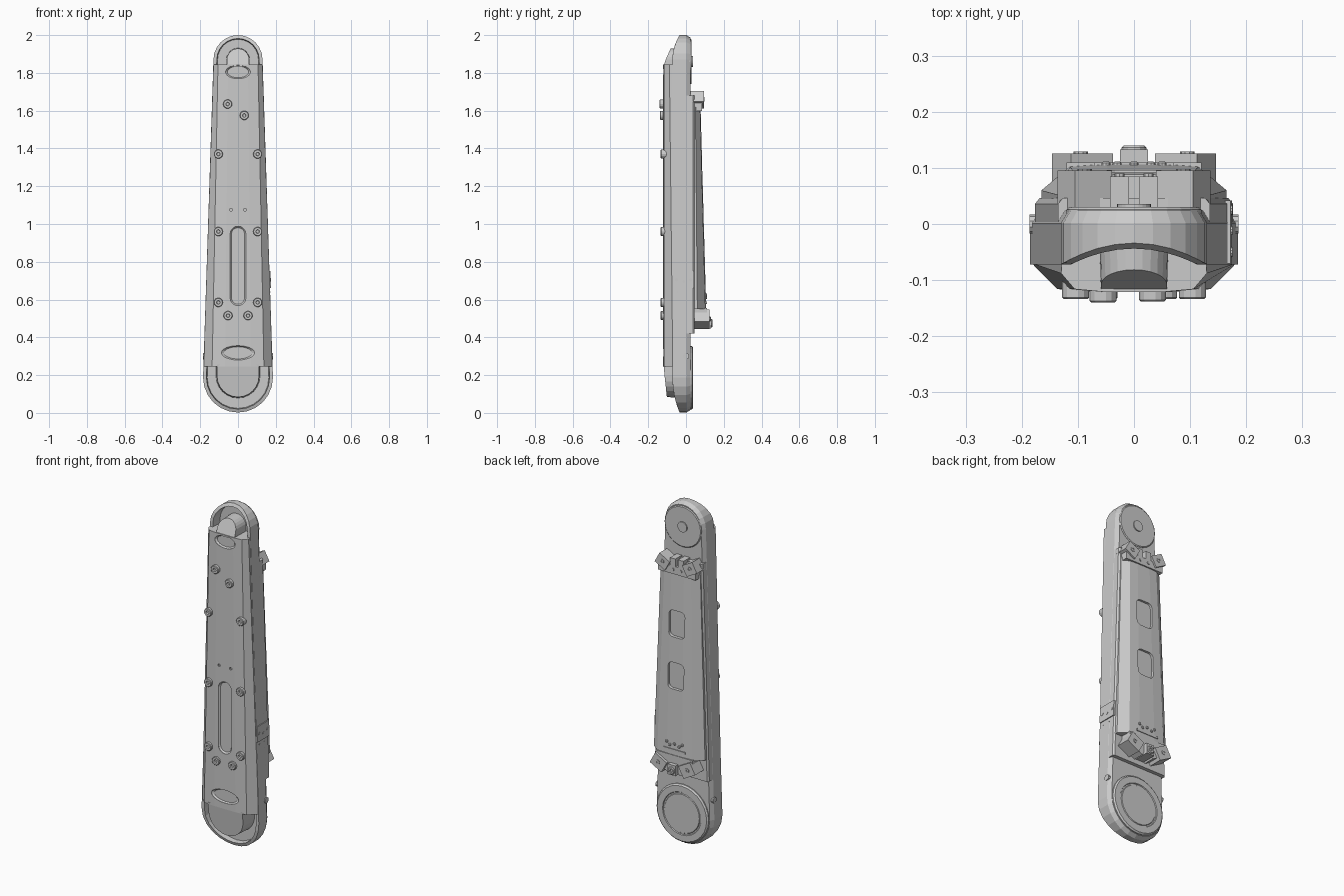
import bpy, bmesh, math
from mathutils import Matrix, Vector

if "Cube" in bpy.data.objects:
    bpy.data.objects.remove(bpy.data.objects["Cube"])

ZT, RT, ZB, RB = 1.87, 0.13, 0.187, 0.185


def half(z):
    """half width of the tapered limb at height z"""
    return RB + (RT - RB) * (z - ZB) / (ZT - ZB)


def loft(name, rings):
    bm = bmesh.new()
    vs = [[bm.verts.new(p) for p in r] for r in rings]
    n = len(vs[0])
    for a, b in zip(vs, vs[1:]):
        for i in range(n):
            j = (i + 1) % n
            bm.faces.new((a[i], a[j], b[j], b[i]))
    bm.faces.new(vs[0])
    bm.faces.new(vs[-1])
    bmesh.ops.recalc_face_normals(bm, faces=bm.faces)
    me = bpy.data.meshes.new(name)
    bm.to_mesh(me)
    bm.free()
    ob = bpy.data.objects.new(name, me)
    bpy.context.collection.objects.link(ob)
    return ob


def ellipse(cx, cz, rx, rz, n=20):
    return [(cx + rx * math.cos(2 * math.pi * i / n), cz + rz * math.sin(2 * math.pi * i / n)) for i in range(n)]


def rounded(cx, cz, hw, hh, r, n=5):
    pts = []
    for k, (sx, sz) in enumerate(((1, 1), (-1, 1), (-1, -1), (1, -1))):
        for i in range(n + 1):
            a = math.pi / 2 * (k + i / n)
            pts.append((cx + sx * (hw - r) + r * math.cos(a), cz + sz * (hh - r) + r * math.sin(a)))
    return pts


def at_y(pts, y):
    return [(x, y(z) if callable(y) else y, z) for x, z in pts]


def turned(name, cx, cz, profile, n=20):
    """disc-like part on the y axis from (radius, y) steps"""
    return loft(name, [at_y(ellipse(cx, cz, r, r, n), y) for r, y in profile])


def box(name, c, size, rot=0.0):
    x, y, z = (s / 2 for s in size)
    m = Matrix.Translation(c) @ Matrix.Rotation(rot, 4, 'Y')
    q = ((-x, -y), (x, -y), (x, y), (-x, y))
    return loft(name, [[m @ Vector((a, b, h)) for a, b in q] for h in (-z, z)])


def cut(ob, cutter):
    cutter.hide_render = True
    mod = ob.modifiers.new("cut", 'BOOLEAN')
    mod.operation, mod.solver, mod.object = 'DIFFERENCE', 'EXACT', cutter
    with bpy.context.temp_override(object=ob, active_object=ob):
        bpy.ops.object.modifier_apply(modifier=mod.name)
    bpy.data.objects.remove(cutter)


# Outer shell: tapered capsule with sloping lips at both ends
def capsule(off, n=12):
    pts = []
    for cz, r, a0 in ((ZT, RT, 0), (ZB, RB, math.pi)):
        for i in range(n + 1):
            a = a0 + math.pi * i / n
            pts.append((math.cos(a) * (r - off), cz + math.sin(a) * (r - off)))
    return pts


def lip(z):
    t = max((z - ZT) / RT, (ZB - z) / RB, 0)
    return -0.072 + 0.038 * t * t


loft("shell", [at_y(capsule(0.014), 0.025), at_y(capsule(0), 0.002), at_y(capsule(0), lip),
               at_y(capsule(0.018), lip), at_y(capsule(0.022), -0.012)])


# Front cover with chamfered long sides
def cover_ring(z, yc, xf):
    h = half(z) - 0.001
    r = [(h - 0.004, 0.0), (h, yc), (xf, -0.116), (xf * 0.5, -0.121)]
    return [(x, y, z) for x, y in r] + [(-x, y, z) for x, y in reversed(r)]


cover = loft("front_cover", [cover_ring(0.245, -0.07, 0.137), cover_ring(1.845, -0.088, 0.106)])

# Recesses in the cover: two ovals, a long slot and two pin holes
recesses = [lambda k: ellipse(0, 1.805, 0.066 * k, 0.036 * k, 24),
            lambda k: ellipse(0, 0.318, 0.088 * k, 0.038 * k, 24),
            lambda k: rounded(0, 0.778, 0.042 - 0.05 * (1 - k), 0.21 - 0.05 * (1 - k), 0.041 - 0.05 * (1 - k)),
            lambda k: ellipse(-0.037, 1.075, 0.008, 0.008, 10),
            lambda k: ellipse(0.037, 1.075, 0.008, 0.008, 10)]
for f in recesses:
    cut(cover, loft("cutter", [at_y(f(1.0), -0.14), at_y(f(1.0), -0.119), at_y(f(0.85), -0.111)]))


# Joint bosses filling the dished ends
def boss(name, cz, r, z_flat, sgn, front):
    def outline(s):
        arc = [(s * r * math.cos(math.pi * i / 12), cz + sgn * s * r * math.sin(math.pi * i / 12)) for i in range(13)]
        return arc + [(-s * r, z_flat), (s * r, z_flat)]
    loft(name, [at_y(outline(1.0), 0.0), at_y(outline(0.95), front)])


boss("top_boss", 1.87, 0.062, 1.835, 1, lambda z: -0.119 + 0.038 * max(0, z - 1.845) / 0.085)
boss("bottom_boss", 0.195, 0.117, 0.255, -1, lambda z: -0.119 + 0.018 * max(0, 0.25 - z) / 0.17)

# Front buttons with socketed heads
buttons = [(-0.055, 1.635, -0.14), (0.033, 1.575, -0.138), (-0.053, 0.515, -0.134), (0.053, 0.515, -0.134)]
buttons += [(s * 0.104, z, -0.134) for s in (-1, 1) for z in (1.37, 0.96, 0.585)]
for x, z, y in buttons:
    turned("front_button", x, z, [(0.024, -0.09), (0.024, y + 0.003), (0.021, y), (0.01, y), (0.008, y + 0.008)], 14)

# Raised back slab
slab = [(half(z) - 0.001, z) for z in (0.42, 1.68)]
quad = lambda d: [(slab[0][0] - d, 0.42), (slab[1][0] - d, 1.68), (-slab[1][0] + d, 1.68), (-slab[0][0] + d, 0.42)]
loft("back_slab", [at_y(quad(0), 0.0), at_y(quad(0), 0.036), at_y(quad(0.008), 0.046)])


# Back panel with bevelled sides
def panel_ring(z, pts):
    return [(x, y, z) for x, y in pts] + [(-x, y, z) for x, y in reversed(pts)]


panel = loft("back_panel", [panel_ring(0.55, [(0.165, 0.03), (0.165, 0.06), (0.115, 0.102), (0.05, 0.107)]),
                            panel_ring(1.62, [(0.13, 0.03), (0.128, 0.05), (0.088, 0.074), (0.04, 0.077)])])
for z in (1.31, 1.01):
    y = 0.107 - 0.03 * (z - 0.55) / 1.07
    cut(panel, loft("cutter", [at_y(rounded(0, z, 0.052, 0.078, 0.025), y + 0.02),
                               at_y(rounded(0, z, 0.05, 0.076, 0.024), y - 0.014)]))

# Small fittings near the lower edge of the panel
box("panel_ledge", (0, 0.104, 0.583), (0.14, 0.012, 0.012))
for x, z in ((-0.05, 0.625), (-0.03, 0.61), (0, 0.62), (0.03, 0.61), (0.05, 0.625)):
    turned("panel_stud", x, z, [(0.008, 0.09), (0.008, 0.109), (0.005, 0.111)], 8)

# Back joint caps
turned("top_joint_cap", 0, 1.86, [(0.12, 0.0), (0.12, 0.026), (0.115, 0.03), (0.03, 0.03), (0.03, 0.036)], 24)
turned("bottom_joint_cap", 0, 0.187, [(0.168, 0.0), (0.168, 0.031), (0.16, 0.038), (0.125, 0.038),
                                     (0.122, 0.033), (0.115, 0.033), (0.112, 0.037)], 28)

# Clamps holding the panel at each end
box("top_clamp_bar", (0, 0.052, 1.622), (0.245, 0.066, 0.045))
box("bottom_clamp_bar", (0, 0.075, 0.525), (0.24, 0.07, 0.06))
for s in (-1, 1):
    box("top_clamp_ear", (s * 0.088, 0.055, 1.658), (0.075, 0.08, 0.065), -s * 0.5)
    turned("top_clamp_bolt", s * 0.088, 1.66, [(0.013, 0.08), (0.013, 0.098), (0.006, 0.098), (0.005, 0.092)], 10)
    box("top_clamp_tab", (s * 0.026, 0.05, 1.665), (0.034, 0.07, 0.05))
    turned("top_tab_bolt", s * 0.026, 1.625, [(0.009, 0.07), (0.009, 0.09)], 8)
    box("bottom_clamp_ear", (s * 0.092, 0.083, 0.495), (0.085, 0.085, 0.072), -s * 0.5)
    turned("bottom_clamp_bolt", s * 0.095, 0.497, [(0.013, 0.1), (0.013, 0.129), (0.006, 0.129), (0.005, 0.122)], 10)
    box("bottom_clamp_link", (s * 0.04, 0.075, 0.475), (0.04, 0.07, 0.05), -s * 0.5)
box("bottom_latch", (0, 0.088, 0.478), (0.05, 0.09, 0.06))
turned("bottom_latch_pin", 0, 0.475, [(0.022, 0.12), (0.022, 0.136), (0.018, 0.14), (0.009, 0.14), (0.008, 0.132)], 12)


# Side plate with screws, and pivot studs on both flanks
def side_stud(name, x, y, z, r, length):
    ring = lambda xx: [(xx, y + a, z + b) for a, b in ellipse(0, 0, r, r, 10)]
    loft(name, [ring(x), ring(x + length)])


box("side_plate", (half(0.705) - 0.004, -0.014, 0.705), (0.018, 0.112, 0.09), -0.033)
for y, z, r in ((-0.05, 0.705, 0.009), (-0.012, 0.695, 0.008), (0.025, 0.705, 0.009), (-0.045, 0.64, 0.004), (0.0, 0.64, 0.004)):
    side_stud("side_screw", half(z) - 0.004, y, z, r, 0.0115 if z > 0.65 else 0.006)
for s in (-1, 1):
    side_stud("pivot_stud", s * 0.165, 0.0, 0.3, 0.017, s * 0.021)
